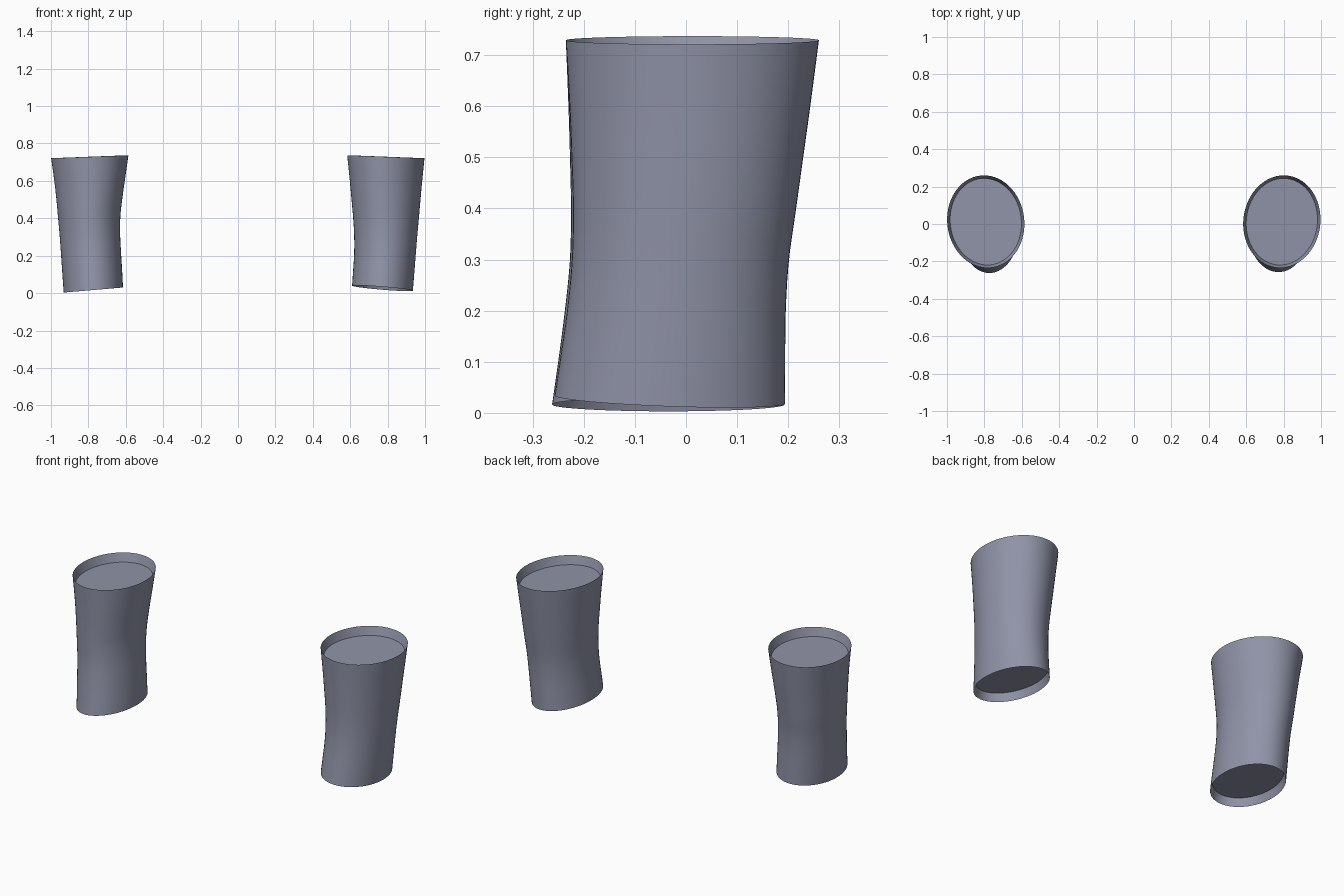
import bpy, bmesh, math

if "Cube" in bpy.data.objects:
    bpy.data.objects.remove(bpy.data.objects["Cube"])

SEG = 64      # points round the sleeve
RINGS = 24    # rings along the sleeve

mat = bpy.data.materials.new("blue grey cloth")
mat.diffuse_color = (0.28, 0.295, 0.39, 1)
mat.use_nodes = True
mat.node_tree.nodes["Principled BSDF"].inputs["Base Color"].default_value = mat.diffuse_color

# Cross-sections: height, outer x, inner x, front y, back y
LEFT = [(0.0165, .932, .615, -.262, .193), (.1, .938, .619, -.250, .194),
        (.2, .945, .625, -.237, .195), (.3, .952, .630, -.227, .201),
        (.4, .961, .629, -.225, .215), (.5, .970, .618, -.227, .229),
        (.6, .981, .604, -.230, .243), (.729, .999, .586, -.235, .260)]
RIGHT = [(.026, .935, .610, -.257, .194), (.1, .941, .615, -.246, .194),
         (.2, .949, .621, -.232, .195), (.3, .957, .621, -.223, .201),
         (.4, .966, .615, -.221, .215), (.5, .975, .606, -.224, .229),
         (.6, .984, .597, -.228, .243), (.729, .997, .584, -.235, .260)]


def spline(rows, t):
    """Smooth curve through the section rows, t from 0 to 1."""
    f = t * (len(rows) - 1)
    i = min(int(f), len(rows) - 2)
    f -= i
    a, b, c, d = (rows[max(0, min(len(rows) - 1, i + k))] for k in (-1, 0, 1, 2))
    return [q + .5 * f * (r - p + f * (2 * p - 5 * q + 4 * r - s + f * (3 * (q - r) + s - p)))
            for p, q, r, s in zip(a, b, c, d)]


def sleeve(name, side, rows, front_lift):
    bm = bmesh.new()

    def ring(t, inset=0.0, dz=0.0):
        z, xo, xi, yf, yb = spline(rows, t)
        cx, cy = (xo + xi) / 2, (yf + yb) / 2
        rx, ry = (xo - xi) / 2 - inset, (yb - yf) / 2 - inset
        tilt = .0135 + (.008 - .0135) * t
        lift = front_lift * (1 - t)
        out = []
        for i in range(SEG):
            u = math.cos(math.tau * i / SEG)
            v = math.sin(math.tau * i / SEG)
            x = cx + rx * u + .04 * ry * v * t
            out.append(bm.verts.new((side * x, cy + ry * v,
                                     z + dz - tilt * u - lift * v)))
        return out

    def bridge(a, b):
        for i in range(SEG):
            j = (i + 1) % SEG
            bm.faces.new((a[i], a[j], b[j], b[i]))

    # recessed bottom, outer wall, recessed top in one closed skin
    loops = [ring(0, .012, .045)]
    loops += [ring(k / RINGS) for k in range(RINGS + 1)]
    loops.append(ring(1, .016, -.048))
    for a, b in zip(loops, loops[1:]):
        bridge(a, b)
    bm.faces.new(loops[0][::-1])
    bm.faces.new(loops[-1])
    bmesh.ops.recalc_face_normals(bm, faces=bm.faces)

    me = bpy.data.meshes.new(name)
    bm.to_mesh(me)
    bm.free()
    me.materials.append(mat)
    ob = bpy.data.objects.new(name, me)
    bpy.context.collection.objects.link(ob)
    bpy.ops.object.select_all(action='DESELECT')
    ob.select_set(True)
    bpy.context.view_layer.objects.active = ob
    bpy.ops.object.shade_smooth_by_angle(angle=math.radians(35))


sleeve("left_sleeve", -1, LEFT, 0.0)
sleeve("right_sleeve", 1, RIGHT, 0.008)
